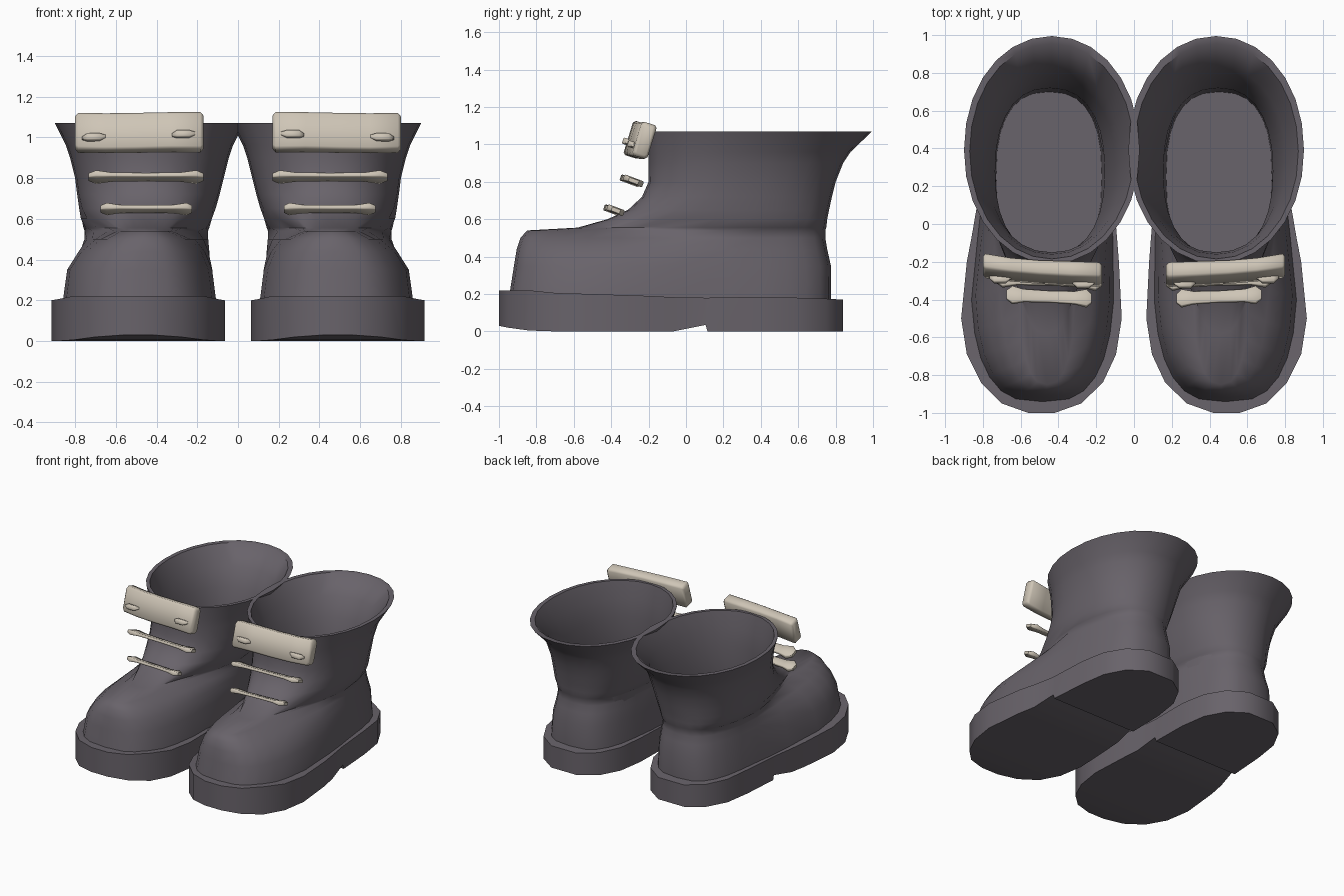
import bpy, bmesh, math


def material(name, rgb):
    m = bpy.data.materials.new(name)
    m.diffuse_color = (*rgb, 1)
    return m


LEATHER = material("dark_leather", (0.14, 0.125, 0.145))
BONE = material("bone", (0.62, 0.56, 0.47))


def loft(name, rings, mat, angle=40):
    """Skin closed rings, cap both ends, mirror to the other boot."""
    bm = bmesh.new()
    rows = [[bm.verts.new(p) for p in r] for r in rings]
    n = len(rows[0])
    for a, b in zip(rows, rows[1:]):
        for i in range(n):
            j = (i + 1) % n
            bm.faces.new((a[i], a[j], b[j], b[i]))
    bm.faces.new(rows[0][::-1])
    bm.faces.new(rows[-1])
    bmesh.ops.recalc_face_normals(bm, faces=bm.faces)
    me = bpy.data.meshes.new(name)
    bm.to_mesh(me)
    bm.free()
    ob = bpy.data.objects.new(name, me)
    bpy.context.collection.objects.link(ob)
    me.materials.append(mat)
    bpy.ops.object.select_all(action='DESELECT')
    ob.select_set(True)
    bpy.context.view_layer.objects.active = ob
    bpy.ops.object.shade_smooth_by_angle(angle=math.radians(angle))
    ob.modifiers.new("pair", 'MIRROR').use_mirror_merge = False
    return ob


def power(v, e):
    return math.copysign(abs(v) ** e, v)


def foot_ring(z, yf, yb, w_toe, w_heel, cx_toe, cx_heel, e, n=28):
    """Horizontal outline whose width blends from heel to toe."""
    pts = []
    for i in range(n):
        t = 2 * math.pi * i / n
        y = (yf + yb) / 2 + (yb - yf) / 2 * power(math.sin(t), e)
        u = min(1, max(0, (0.25 - y) / 0.75))
        u = u * u * (3 - 2 * u)
        w = w_heel + (w_toe - w_heel) * u
        cx = cx_heel + (cx_toe - cx_heel) * u
        pts.append((cx + w * power(math.cos(t), e), y, z))
    return pts


# Boot upper: outside from sole to collar, then down the inside
outer = [
    (.16, -.95, .775, .39, .34, .485, .46, .66),
    (.35, -.92, .775, .365, .325, .485, .455, .68),
    (.44, -.905, .755, .315, .315, .475, .45, .70),
    (.50, -.885, .745, .25, .31, .465, .45, .72),
    (.54, -.85, .745, .16, .31, .46, .45, .75),
    (.555, -.58, .75, .16, .315, .46, .45, .78),
    (.60, -.42, .755, .22, .325, .45, .45, .80),
    (.65, -.31, .765, .28, .335, .445, .445, .84),
    (.72, -.235, .78, .33, .35, .44, .44, .88),
    (.80, -.20, .80, .355, .365, .435, .435, .90),
    (.90, -.20, .84, .38, .39, .435, .435, .93),
    (.96, -.20, .88, .40, .41, .435, .435, .95),
    (1.07, -.21, .995, .455, .465, .435, .435, .97),
]
inner = [
    (1.07, -.185, .955, .425, .435, .435, .435, .97),
    (.94, -.16, .83, .37, .37, .435, .435, .93),
    (.80, -.15, .765, .33, .335, .435, .435, .90),
    (.60, -.16, .72, .29, .29, .445, .445, .86),
    (.25, -.20, .70, .28, .28, .45, .45, .80),
]
loft("boot_upper", [foot_ring(*r) for r in outer + inner], LEATHER, 50)

# Sole: stations along y (y, x_in, x_out, z_bottom, z_top), step at the heel
sole = [
    (-1.0, .42, .56, .03, .22), (-.95, .28, .70, .02, .22),
    (-.84, .165, .81, .005, .22), (-.69, .095, .885, 0, .205),
    (-.5, .065, .915, 0, .20), (-.2, .08, .885, 0, .19),
    (-.07, .09, .86, 0, .183), (.105, .105, .83, .035, .18),
    (.115, .105, .83, 0, .18), (.4, .11, .81, 0, .185),
    (.6, .14, .78, 0, .18), (.75, .22, .70, 0, .175),
    (.84, .35, .57, 0, .17),
]
loft("sole", [[(a, y, z0), (b, y, z0), (b, y, z1), (a, y, z1)]
              for y, a, b, z0, z1 in sole], LEATHER, 45)


def bar(name, stations, tilt):
    """Crosswise bar: stations (x, y, z, depth, height), leaning back by tilt."""
    c, s = math.cos(tilt), math.sin(tilt)
    corner = [(-1, -.7), (-.7, -1), (.7, -1), (1, -.7),
              (1, .7), (.7, 1), (-.7, 1), (-1, .7)]
    rings = []
    for x, y, z, d, h in stations:
        ring = []
        for u, v in corner:
            # keep the rounding equal on both axes
            r = min(d, h) * .15
            du = u * d / 2 if abs(u) == 1 else math.copysign(d / 2 - r, u)
            hv = v * h / 2 if abs(v) == 1 else math.copysign(h / 2 - r, v)
            ring.append((x, y + du * c + hv * s, z + hv * c - du * s))
        rings.append(ring)
    return loft(name, rings, BONE, 50)


# Wide front plate and its two small pegs
bar("front_plate", [
    (.17, -.268, 1.025, .06, .16), (.185, -.268, 1.025, .085, .192),
    (.33, -.262, 1.025, .085, .188), (.50, -.255, 1.022, .08, .188),
    (.65, -.242, 1.02, .08, .188), (.785, -.222, 1.022, .085, .188),
    (.80, -.22, 1.022, .06, .155)], .3)
for label, x, y, z in (("inner", .27, -.307, 1.015), ("outer", .71, -.28, 1.0)):
    bar("peg_" + label, [
        (x - .06, y, z + .003, .02, .015), (x - .03, y - .012, z, .04, .035),
        (x + .03, y - .012, z, .04, .035), (x + .055, y, z - .005, .02, .015)], .3)

# Two thin lace bars with knobbed ends
for name, x0, x1, y, z, d in (("upper_lace_bar", .17, .735, -.29, .805, .11),
                              ("lower_lace_bar", .225, .675, -.385, .648, .095)):
    prof = [(0, .5, .022), (.06, 1, .034), (.2, .72, .022), (.5, .65, .02),
            (.8, .72, .022), (.93, 1, .034), (1, .5, .022)]
    bar(name, [(x0 + (x1 - x0) * t, y + .02 * (t - .5), z, d * k, h)
               for t, k, h in prof], .36)
